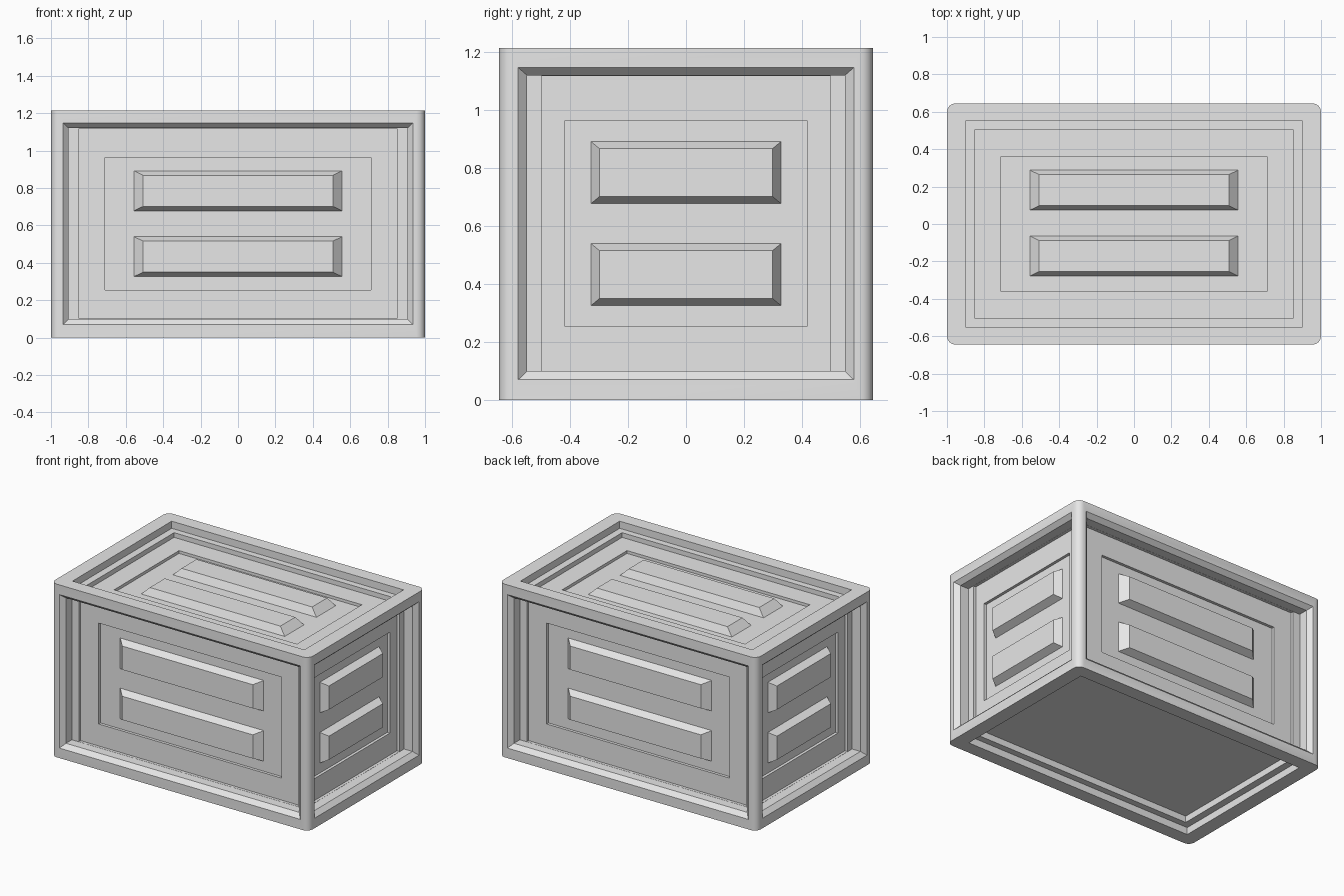
import bpy, bmesh, math

if "Cube" in bpy.data.objects:
    bpy.data.objects.remove(bpy.data.objects["Cube"])

X, Y, H, R = 1.0, 0.645, 1.215, 0.045   # half sizes, height, corner radius
ARC = 4

mat = bpy.data.materials.new("light grey")
mat.diffuse_color = (0.8, 0.8, 0.8, 1)
mat.use_nodes = True
mat.node_tree.nodes["Principled BSDF"].inputs["Base Color"].default_value = mat.diffuse_color

# Each side of the crate maps (across, up, depth inward) to a position
SIDES = {
    "front": lambda u, v, d: (u, -Y + d, v),
    "back": lambda u, v, d: (-u, Y - d, v),
    "right": lambda u, v, d: (X - d, u, v),
    "left": lambda u, v, d: (-X + d, -u, v),
    "top": lambda u, v, d: (u, v, H - d),
    "bottom": lambda u, v, d: (u, -v, d),
}


def ring(bm, place, half, lo, hi, d):
    return [bm.verts.new(place(u, v, d)) for u, v in
            ((-half, lo), (half, lo), (half, hi), (-half, hi))]


def nested(bm, place, rects):
    """Bridge a series of rectangles and cap the last one."""
    rings = [ring(bm, place, *r) for r in rects]
    for a, b in zip(rings, rings[1:]):
        for i in range(4):
            j = (i + 1) % 4
            bm.faces.new((a[i], a[j], b[j], b[i]))
    bm.faces.new(rings[-1])
    return rings


def finish(bm, name):
    bmesh.ops.remove_doubles(bm, verts=bm.verts, dist=0.0004)
    bmesh.ops.recalc_face_normals(bm, faces=bm.faces)
    me = bpy.data.meshes.new(name)
    bm.to_mesh(me)
    bm.free()
    me.materials.append(mat)
    ob = bpy.data.objects.new(name, me)
    bpy.context.collection.objects.link(ob)
    return ob


def side_rects(half, rim, opening, step, recess):
    return [(half - R, 0, H, 0),
            (rim, 0.07, 1.147, 0),                # start of chamfer
            (opening, 0.10, 1.12, 0.03),
            (opening, 0.10, 1.12, 0.095),         # ledge
            (step, 0.101, 1.119, 0.095),
            (step, 0.101, 1.119, 0.115),          # panel
            (recess, 0.255, 0.963, 0.115),
            (recess, 0.255, 0.963, 0.135)]        # sunken field


def arc(sx, sy):
    """Plan of one rounded corner, running from the x face to the y face."""
    pts = []
    for k in range(ARC + 1):
        a = math.pi / 2 * k / ARC
        pts.append((sx * (X - R + R * math.cos(a)), sy * (Y - R + R * math.sin(a))))
    return pts


# Crate body: four recessed sides
bm = bmesh.new()
for s in ("front", "back"):
    nested(bm, SIDES[s], side_rects(X, 0.935, 0.905, 0.85, 0.71))
for s in ("right", "left"):
    nested(bm, SIDES[s], side_rects(Y, 0.579, 0.548, 0.498, 0.42))

# Top and bottom recesses
steps = [(0.90, -0.55, 0.55, 0), (0.90, -0.55, 0.55, 0.05), (0.85, -0.505, 0.505, 0.05)]
nested(bm, SIDES["top"], steps + [
    (0.85, -0.505, 0.505, 0.083), (0.71, -0.36, 0.36, 0.083), (0.71, -0.36, 0.36, 0.103)])
nested(bm, SIDES["bottom"], steps + [(0.85, -0.505, 0.505, 0.095)])

# Rounded corner posts
for sx in (-1, 1):
    for sy in (-1, 1):
        pts = arc(sx, sy)
        for p, q in zip(pts, pts[1:]):
            bm.faces.new([bm.verts.new(c) for c in
                          ((*p, 0), (*q, 0), (*q, H), (*p, H))])

# Flat rims around the top and bottom openings
for z in (0, H):
    for sx in (-1, 1):
        for sy in (-1, 1):
            pts = arc(sx, sy)
            inner = (sx * 0.90, sy * 0.55)
            for p, q in zip(pts, pts[1:]):
                bm.faces.new([bm.verts.new((*c, z)) for c in (inner, p, q)])
    for s in (-1, 1):
        for quad in (((-X + R, s * Y), (X - R, s * Y), (0.90, s * 0.55), (-0.90, s * 0.55)),
                     ((s * X, -Y + R), (s * X, Y - R), (s * 0.90, 0.55), (s * 0.90, -0.55))):
            bm.faces.new([bm.verts.new((*c, z)) for c in quad])
body = finish(bm, "crate_body")
bpy.context.view_layer.objects.active = body
body.select_set(True)
bpy.ops.object.shade_smooth_by_angle(angle=math.radians(30))

# Pairs of raised bars with sloping edges
for s, half, inset, mid, base in (
        ("front", 0.557, 0.05, 0.609, 0.135), ("back", 0.557, 0.05, 0.609, 0.135),
        ("right", 0.328, 0.029, 0.609, 0.135), ("left", 0.328, 0.029, 0.609, 0.135),
        ("top", 0.557, 0.05, 0.005, 0.103)):
    bm = bmesh.new()
    for c in (mid - 0.176, mid + 0.176):
        rings = nested(bm, SIDES[s], [
            (half, c - 0.107, c + 0.107, base + 0.002),
            (half, c - 0.107, c + 0.107, base),
            (half - inset, c - 0.083, c + 0.083, base - 0.05)])
        bm.faces.new(rings[0])
    finish(bm, s + "_raised_bars")
